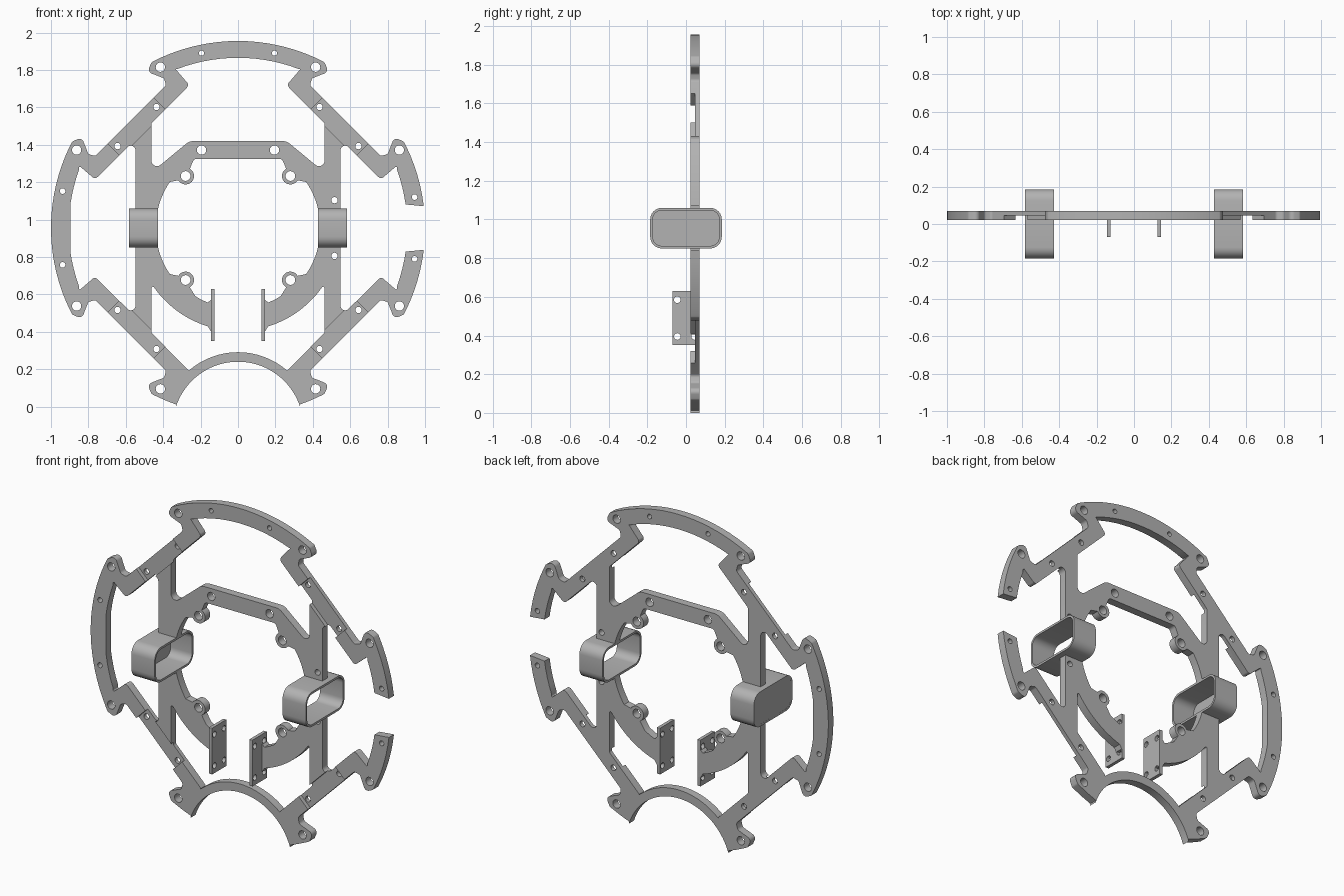
import bpy, bmesh
from math import radians, cos, sin, tan, pi
from mathutils import Vector, Matrix

cube = bpy.data.objects.get("Cube")
if cube:
    bpy.data.objects.remove(cube)

MID_Z, MID_Y, THICK = 0.955, 0.046, 0.048

grey = bpy.data.materials.new("plain_grey")
grey.use_nodes = True
grey.diffuse_color = (0.45, 0.45, 0.45, 1)
grey.node_tree.nodes["Principled BSDF"].inputs["Base Color"].default_value = grey.diffuse_color


# ---- 2D helpers: points are (x, z, corner radius) around the frame centre ----
def arc(r, a, b, cx=0.0, cz=0.0, step=3):
    n = max(2, int(abs(b - a) / step))
    angles = [radians(a + (b - a) * i / n) for i in range(n + 1)]
    return [(cx + r * cos(t), cz + r * sin(t), 0) for t in angles]


def circle(x, z, r):
    return arc(r, 0, 345, x, z, 15)


def swap(pts):
    return [(z, x, r) for x, z, r in reversed(pts)]


def flip_z(pts):
    return [(x, -z, r) for x, z, r in reversed(pts)]


def flip_x(pts):
    return [(-x, z, r) for x, z, r in reversed(pts)]


def rounded(pts):
    out = []
    for i, (x, z, r) in enumerate(pts):
        p = Vector((x, z))
        if r == 0:
            out.append(p)
            continue
        a = Vector(pts[i - 1][:2]) - p
        b = Vector(pts[(i + 1) % len(pts)][:2]) - p
        half = a.angle(b) / 2
        t = min(r / tan(half), 0.48 * a.length, 0.48 * b.length)
        r = t * tan(half)
        centre = p + (a.normalized() + b.normalized()).normalized() * (r / sin(half))
        start = p + a.normalized() * t - centre
        end = p + b.normalized() * t - centre
        turn = -start.angle_signed(end)
        for k in range(7):
            out.append(centre + Matrix.Rotation(turn * k / 6, 2) @ start)
    return out


def rounded_box(hw, hh, r):
    return [(-hw, -hh, r), (hw, -hh, r), (hw, hh, r), (-hw, hh, r)]


def sheet(name, loops, thick, loc, rot):
    """Flat part cut from outlines; loops inside others become holes."""
    cu = bpy.data.curves.new(name, 'CURVE')
    cu.dimensions, cu.fill_mode, cu.extrude = '2D', 'BOTH', thick / 2
    for loop in loops:
        pts = rounded(loop)
        sp = cu.splines.new('POLY')
        sp.points.add(len(pts) - 1)
        for q, p in zip(sp.points, pts):
            q.co = (p.x, p.y, 0, 1)
        sp.use_cyclic_u = True
    ob = bpy.data.objects.new(name, cu)
    bpy.context.collection.objects.link(ob)
    ob.location, ob.rotation_euler = loc, rot
    bpy.ops.object.select_all(action='DESELECT')
    bpy.context.view_layer.objects.active = ob
    ob.select_set(True)
    bpy.ops.object.convert(target='MESH')
    ob = bpy.context.view_layer.objects.active
    bm = bmesh.new()
    bm.from_mesh(ob.data)
    bmesh.ops.remove_doubles(bm, verts=bm.verts, dist=0.0002)
    bmesh.ops.recalc_face_normals(bm, faces=bm.faces)
    bm.to_mesh(ob.data)
    bm.free()
    ob.data.materials.clear()
    ob.data.materials.append(grey)
    return ob


def smooth(ob):
    bpy.ops.object.select_all(action='DESELECT')
    bpy.context.view_layer.objects.active = ob
    ob.select_set(True)
    bpy.ops.object.shade_smooth_by_angle(angle=radians(30))


FACING_FRONT = (pi / 2, 0, 0)
FACING_SIDE = (pi / 2, 0, pi / 2)

# ---- frame outline, from quarter pieces ----
ear = [(.462, .887, .02), (.485, .835, .025), (.395, .80, .02), (.385, .762, .02)]
ears = ear + swap(ear)                                   # upper ear to side ear
pocket = [(.85, .334, .02), (.764, .26, .02), (.548, .4756, .025)]
side_pocket = arc(.905, 8, 20) + pocket                  # from mid side up and in
side_pocket = side_pocket + flip_z(side_pocket)
arch_z = -1.064

right = arc(1, 90, 63)[:-1] + ears + arc(1, 26, 6.7)
right += side_pocket
right += arc(1, -6.7, -26) + flip_z(ears) + arc(1, -64, -70.7)
left = arc(1, 90, 63)[1:-1] + ears + arc(1, 26, -26) + flip_z(ears) + arc(1, -64, -70.7)
arch = arc(.349, 18, 162, 0, arch_z)
outer = right + arch + flip_x(left)

# ---- openings ----
top_half = arc(.91, 90, 69) + [(.334, .85, .02), (.26, .764, .02), (.463, .5606, .02),
                               (.463, .297, .03), (.26, .465, .06)]
top_pocket = top_half + flip_x(top_half)[:-1]

lug = arc(.045, 120, 330, .28, .278, 15)
centre_half = [(.235, .37, .02)] + lug + arc(.44, 34, -34) + flip_z(lug)
centre_half += arc(.43, -58, -68) + [(.147, -.385, 0), (.13, -.385, 0),
                                     (.13, -.55, 0), (.147, -.55, 0)]
centre_half += arc(.55, -73, -38) + [(.463, -.297, .015), (.463, -.5606, .02), (.262, -.762, .02)]
centre_half += arc(.40, 47, 90, 0, arch_z)
centre = centre_half + flip_x(centre_half)[1:]

# ---- screw holes ----
holes = []
for sx in (-1, 1):
    holes += [circle(sx * .195, .935, .014), circle(sx * .195, .417, .025)]
    for sz in (-1, 1):
        for x, z, r in ((.415, .86, .025), (.863, .417, .025), (.28, .278, .026),
                        (.436, .647, .017), (.644, .438, .017)):
            holes.append(circle(sx * x, sz * z, r))
for sz in (-1, 1):
    holes += [circle(-.938, sz * .197, .015), circle(.944, sz * .165, .015),
              circle(.516, sz * .149, .017)]

frame = sheet("frame", [outer, top_pocket, flip_x(side_pocket), centre] + holes,
              THICK, (0, MID_Y, MID_Z), FACING_FRONT)

# ---- cutter: lap recesses on the diagonal arms and the tube passages ----
bm = bmesh.new()
for sx in (-1, 1):
    for sz in (-1, 1):
        m = (Matrix.Translation((sx * .543, MID_Y - .05, MID_Z + sz * .543))
             @ Matrix.Rotation(sx * sz * pi / 4, 4, 'Y')
             @ Matrix.Diagonal((.346, .1, .11, 1)))
        bmesh.ops.create_cube(bm, size=1, matrix=m)
    m = Matrix.Translation((sx * .5, 0, MID_Z)) @ Matrix.Diagonal((.2, .3, .19, 1))
    bmesh.ops.create_cube(bm, size=1, matrix=m)
me = bpy.data.meshes.new("cutter")
bm.to_mesh(me)
bm.free()
cutter = bpy.data.objects.new("cutter", me)
bpy.context.collection.objects.link(cutter)
cutter.hide_render = True
mod = frame.modifiers.new("cut", 'BOOLEAN')
mod.operation, mod.solver, mod.object = 'DIFFERENCE', 'EXACT', cutter
bpy.context.view_layer.objects.active = frame
bpy.ops.object.modifier_apply(modifier=mod.name)
bpy.data.objects.remove(cutter)
smooth(frame)

# ---- strap tubes and arm brackets ----
tube_outer = rounded_box(.185, .105, .06)
tube_inner = rounded_box(.172, .092, .047)
plate = [rounded_box(.07, .14, .004)]
plate += [circle(y, z, .017) for y in (-.045, .045) for z in (-.095, .095)]
for side, s in (("left", 1), ("right", -1)):
    smooth(sheet(side + "_tube", [tube_outer, tube_inner], .155,
                 (s * .505, 0, MID_Z), FACING_SIDE))
    smooth(sheet(side + "_bracket", plate, .02, (s * .135, 0, .49), FACING_SIDE))
smooth(sheet("right_tube_end", [tube_inner], .012, (-.576, 0, MID_Z), FACING_SIDE))
